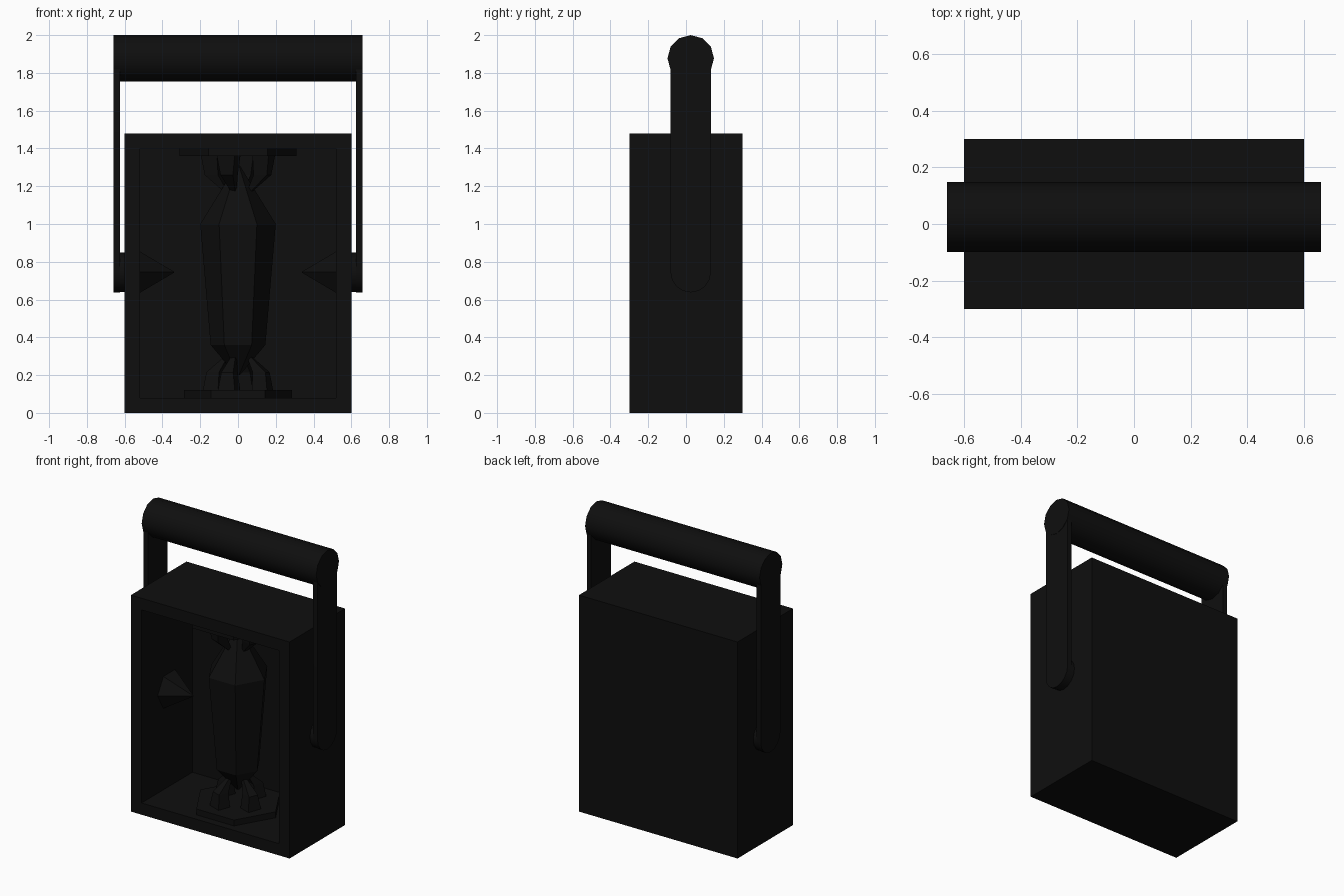
import bpy, bmesh, math
from mathutils import Matrix

cube = bpy.data.objects.get("Cube")
if cube:
    bpy.data.objects.remove(cube, do_unlink=True)

black = bpy.data.materials.new("soot_black")
black.use_nodes = True
colour = (0.0045, 0.0045, 0.0045, 1)
black.diffuse_color = colour
black.node_tree.nodes["Principled BSDF"].inputs["Base Color"].default_value = colour


def finish(name, bm, smooth=False):
    bmesh.ops.recalc_face_normals(bm, faces=bm.faces)
    mesh = bpy.data.meshes.new(name)
    bm.to_mesh(mesh)
    bm.free()
    mesh.materials.append(black)
    obj = bpy.data.objects.new(name, mesh)
    bpy.context.collection.objects.link(obj)
    if smooth:
        bpy.ops.object.select_all(action="DESELECT")
        obj.select_set(True)
        bpy.context.view_layer.objects.active = obj
        bpy.ops.object.shade_smooth_by_angle(angle=math.radians(35))
    return obj


def loft(bm, rings):
    """Skin a list of equal-length point rings and cap both ends."""
    loops = [[bm.verts.new(p) for p in ring] for ring in rings]
    for a, b in zip(loops, loops[1:]):
        for i in range(len(a)):
            j = (i + 1) % len(a)
            bm.faces.new((a[i], a[j], b[j], b[i]))
    bm.faces.new(loops[0])
    bm.faces.new(loops[-1])


def hexagon(r, z):
    return [(r * math.cos(k * math.pi / 3), r * math.sin(k * math.pi / 3), z) for k in range(6)]


def cylinder_x(bm, x0, x1, y, z, r0, r1, sides):
    angles = [k * math.tau / sides for k in range(sides)]
    loft(bm, [[(x, y + r * math.cos(a), z + r * math.sin(a)) for a in angles]
              for x, r in ((x0, r0), (x1, r1))])


# Case: a box with its front hollowed out, leaving a rim and a thin back
bm = bmesh.new()
bmesh.ops.create_cube(bm, size=1, matrix=Matrix.Translation((0, 0, 0.74)) @ Matrix.Diagonal((1.2, 0.6, 1.48, 1)))
bm.normal_update()
front = min(bm.faces, key=lambda f: f.calc_center_median().y)
bmesh.ops.inset_region(bm, faces=[front], thickness=0.08, use_even_offset=True)
cavity = bmesh.ops.extrude_discrete_faces(bm, faces=[front])["faces"][0]
bmesh.ops.translate(bm, verts=cavity.verts, vec=(0, 0.55, 0))
finish("case", bm)

# Crystal and the hexagonal plates above and below it
bm = bmesh.new()
loft(bm, [hexagon(r, z) for r, z in ((0.01, 0.2), (0.145, 0.36), (0.2, 1.0), (0.095, 1.17), (0.01, 1.31))])
finish("crystal", bm)

for name, r, z0, z1 in (("lower_plate", 0.285, 0.07, 0.12), ("upper_plate", 0.31, 1.36, 1.41)):
    bm = bmesh.new()
    loft(bm, [hexagon(r, z0), hexagon(r, z1)])
    finish(name, bm)

# Claws gripping both ends of the crystal
for name, z, rise, scale in (("lower_claw", 0.12, 1, 0.95), ("upper_claw", 1.36, -1, 1.0)):
    for n in range(4):
        bm = bmesh.new()
        rings = []
        for inner, outer, half, h in ((0.1, 0.19, 0.05, 0), (0.1, 0.175, 0.035, 0.1), (0.055, 0.075, 0.012, 0.19)):
            rings.append([(x * scale, y * scale, z + rise * h * scale)
                          for x, y in ((inner, -half), (outer, -half), (outer, half), (inner, half))])
        loft(bm, rings)
        bmesh.ops.rotate(bm, verts=bm.verts, cent=(0, 0, 0), matrix=Matrix.Rotation(math.radians(-20 + 90 * n), 3, "Z"))
        finish(f"{name}_{n + 1}", bm)

# Carrying handle: grip, two rounded arms, pivots and inner spikes
HY, PIVOT_Z, GRIP_Z = 0.025, 0.745, 1.877
bm = bmesh.new()
cylinder_x(bm, -0.66, 0.66, HY, GRIP_Z, 0.123, 0.123, 12)
finish("grip", bm, smooth=True)

for side, s in (("left", 1), ("right", -1)):
    bm = bmesh.new()
    outline = [(HY + 0.107 * math.cos(a), PIVOT_Z + 0.107 * math.sin(a))
               for a in (math.pi + k * math.pi / 8 for k in range(9))]
    outline += [(HY + 0.107, GRIP_Z), (HY - 0.107, GRIP_Z)]
    loft(bm, [[(s * x, y, z) for y, z in outline] for x in (0.625, 0.658)])
    finish(f"{side}_arm", bm, smooth=True)

    bm = bmesh.new()
    cylinder_x(bm, s * 0.59, s * 0.63, HY, PIVOT_Z, 0.105, 0.105, 16)
    finish(f"{side}_pivot", bm, smooth=True)

    bm = bmesh.new()
    cylinder_x(bm, s * 0.525, s * 0.34, 0, PIVOT_Z, 0.13, 0.004, 6)
    finish(f"{side}_spike", bm)
